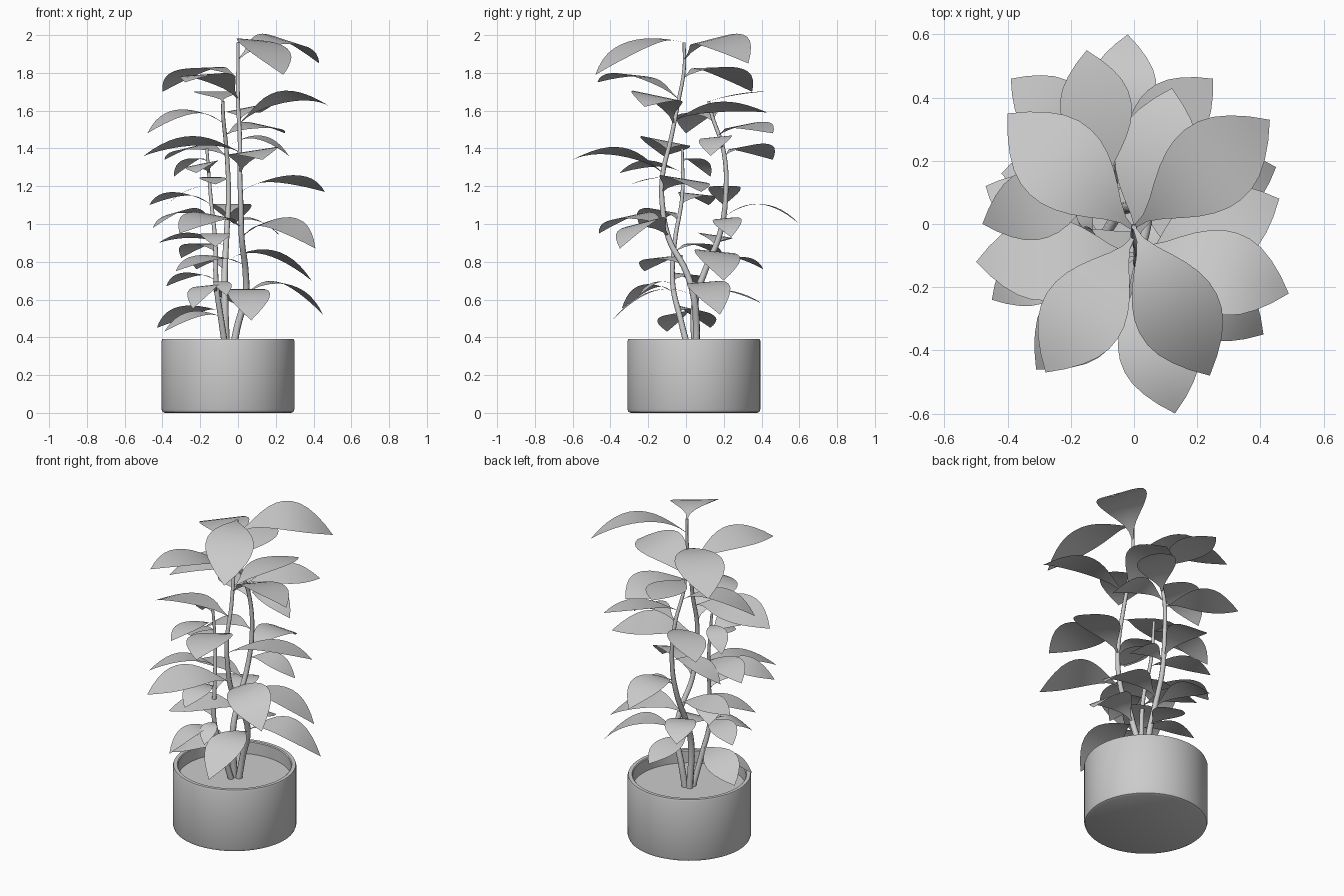
import bpy, bmesh, math
from mathutils import Vector

old = bpy.data.objects.get("Cube")
if old:
    bpy.data.objects.remove(old, do_unlink=True)

# One flat colour for the whole model
GREY = (0.6, 0.6, 0.6, 1)
grey = bpy.data.materials.new("plain_grey")
grey.use_nodes = True
grey.diffuse_color = GREY
grey.node_tree.nodes["Principled BSDF"].inputs["Base Color"].default_value = GREY


def add_mesh(name, bm, angle):
    mesh = bpy.data.meshes.new(name)
    bm.to_mesh(mesh)
    bm.free()
    obj = bpy.data.objects.new(name, mesh)
    bpy.context.collection.objects.link(obj)
    mesh.materials.append(grey)
    bpy.ops.object.select_all(action="DESELECT")
    obj.select_set(True)
    bpy.context.view_layer.objects.active = obj
    bpy.ops.object.shade_smooth_by_angle(angle=math.radians(angle))
    return obj


def lathe(name, profile, location):
    """Spin a (radius, height) profile about the vertical axis."""
    bm = bmesh.new()
    verts = [bm.verts.new((r, 0, z)) for r, z in profile]
    edges = [bm.edges.new(pair) for pair in zip(verts, verts[1:])]
    bmesh.ops.spin(bm, geom=verts + edges, cent=(0, 0, 0), axis=(0, 0, 1),
                   angle=math.tau, steps=64, use_merge=True)
    bmesh.ops.remove_doubles(bm, verts=bm.verts, dist=0.0001)
    bmesh.ops.recalc_face_normals(bm, faces=bm.faces)
    add_mesh(name, bm, 35).location = location


def stem(name, points, thick, thin):
    """Tapered round tube through the points."""
    curve = bpy.data.curves.new(name, "CURVE")
    curve.dimensions = "3D"
    curve.bevel_depth = 1
    curve.bevel_resolution = 2
    curve.resolution_u = 6
    curve.use_fill_caps = True
    spline = curve.splines.new("BEZIER")
    spline.bezier_points.add(len(points) - 1)
    for i, (knot, p) in enumerate(zip(spline.bezier_points, points)):
        knot.co = p
        knot.handle_left_type = knot.handle_right_type = "AUTO"
        knot.radius = thick + (thin - thick) * i / (len(points) - 1)
    curve.materials.append(grey)
    obj = bpy.data.objects.new(name, curve)
    bpy.context.collection.objects.link(obj)


def point_on(points, z):
    """Position on a stem at a given height."""
    for a, b in zip(points, points[1:]):
        if z <= b[2]:
            return Vector(a).lerp(Vector(b), (z - a[2]) / (b[2] - a[2]))
    return Vector(points[-1])


# Relative half width from leaf stalk to leaf tip
OUTLINE = [0.03, 0.09, 0.27, 0.5, 0.71, 0.87, 0.97, 1, 0.96, 0.84, 0.63, 0.35, 0]


def leaf(name, base, tip, arch, roll):
    """Arched leaf with a pointed tip; roll is the rise of its left side."""
    span = tip - base
    side = Vector((-span.y, span.x, 0)).normalized()
    side.z = roll
    half = 0.26 * Vector((span.x, span.y)).length
    bm = bmesh.new()
    rows = []
    for i, w in enumerate(OUTLINE):
        t = i / (len(OUTLINE) - 1)
        mid = base + span * t + Vector((0, 0, 4 * arch * t * (1 - t)))
        rows.append([bm.verts.new(mid + side * half * w * s) for s in (1, 0, -1)])
    for a, b in zip(rows, rows[1:]):
        for k in range(2):
            bm.faces.new((a[k], b[k], b[k + 1], a[k + 1]))
    bmesh.ops.remove_doubles(bm, verts=bm.verts, dist=0.0001)
    bmesh.ops.recalc_face_normals(bm, faces=bm.faces)
    if sum(f.normal.z for f in bm.faces) < 0:
        bmesh.ops.reverse_faces(bm, faces=bm.faces)
    add_mesh(name, bm, 60)


# Pot and soil
POT = (-0.053, 0.042, 0)
lathe("pot", [(0, 0), (0.335, 0), (0.347, 0.006), (0.352, 0.02), (0.352, 0.38),
              (0.348, 0.39), (0.327, 0.39), (0.322, 0.385), (0.322, 0.28)], POT)
lathe("soil", [(0.323, 0.31), (0, 0.31)], POT)

# Stems
tall = [(-0.03, 0.05, 0.3), (-0.005, 0.055, 0.45), (0.04, 0.04, 0.62), (0.04, 0, 0.75),
        (0.02, -0.09, 0.92), (0.015, -0.125, 1.1), (0.01, -0.125, 1.25),
        (0.01, -0.08, 1.45), (0, -0.04, 1.65), (0, -0.01, 1.82), (0, -0.01, 1.96)]
back = [(-0.06, 0.05, 0.3), (-0.07, 0.05, 0.6), (-0.07, 0.1, 0.75), (-0.06, 0.18, 0.95),
        (-0.05, 0.21, 1.15), (-0.06, 0.2, 1.38), (-0.08, 0.13, 1.6), (-0.08, 0.12, 1.65)]
short = [(-0.06, 0.02, 0.3), (-0.09, -0.03, 0.5), (-0.115, -0.07, 0.68),
         (-0.12, -0.06, 0.9), (-0.145, -0.02, 1.15), (-0.165, -0.02, 1.4)]
stem("tall_stem", tall, 0.02, 0.008)
stem("back_stem", back, 0.02, 0.008)
stem("short_stem", short, 0.018, 0.008)

# Leaves: height on the stem, tip x, tip y, tip z, arch, roll
tall_leaves = [
    (1.87, 0.43, 0.33, 1.85, 0.12, 0.2), (1.96, 0.24, -0.48, 1.79, 0.08, -0.08),
    (1.66, -0.28, -0.47, 1.75, 0.08, 0.06), (1.77, -0.4, 0.35, 1.7, 0.09, -0.03),
    (1.53, 0.49, -0.22, 1.62, 0.1, -0.2), (1.55, 0.12, 0.43, 1.59, 0.05, -0.2),
    (1.38, -0.5, -0.12, 1.36, 0.07, 0.2), (1.27, 0.13, -0.6, 1.34, 0.08, 0.15),
    (1.17, 0.46, 0.08, 1.17, 0.07, -0.15), (0.98, -0.31, -0.46, 0.95, 0.08, -0.15),
    (0.93, 0.41, -0.35, 0.87, 0.11, 0.22), (0.63, 0.45, 0.18, 0.52, 0.11, 0.08),
    (0.62, 0.07, -0.39, 0.49, 0.09, 0), (0.78, -0.33, -0.22, 0.75, 0.06, -0.1)]
back_leaves = [
    (1.66, -0.15, 0.55, 1.7, 0.02, 0), (1.53, -0.48, 0, 1.48, 0.09, -0.1),
    (1.47, 0.25, 0.46, 1.48, 0.05, 0.15), (1.36, -0.39, 0.46, 1.34, 0.06, -0.15),
    (1.4, 0.27, 0.13, 1.36, 0.08, 0.1), (1.03, -0.02, 0.6, 1, 0.09, 0),
    (1.17, -0.38, 0.2, 1.1, 0.06, 0), (1, 0.23, 0.24, 0.93, 0.06, 0.1),
    (0.8, 0.39, 0.2, 0.7, 0.1, -0.1), (0.75, -0.22, 0.41, 0.76, 0.07, 0),
    (0.65, -0.02, 0.4, 0.58, 0.03, 0), (0.88, -0.42, 0.16, 0.9, 0.05, 0.15)]
short_leaves = [
    (1.27, -0.22, -0.35, 1.27, 0.05, 0.2), (1.33, -0.34, 0.13, 1.25, 0.05, 0),
    (1.1, -0.47, 0.12, 1.1, 0.06, 0.1), (1.02, -0.45, -0.24, 0.98, 0.07, 0.15),
    (1.24, -0.12, -0.29, 1.21, 0.02, 0), (0.85, -0.3, 0.2, 0.82, 0.06, 0),
    (0.9, -0.12, -0.36, 0.88, 0.06, 0), (0.7, -0.38, 0.08, 0.67, 0.05, 0.1),
    (0.63, -0.24, -0.34, 0.55, 0.08, 0.1), (0.54, -0.43, 0.13, 0.45, 0.05, 0.2),
    (0.51, -0.39, -0.1, 0.43, 0.05, -0.2), (0.68, -0.06, -0.25, 0.62, 0.04, 0)]

for label, path, group in (("tall", tall, tall_leaves), ("back", back, back_leaves),
                           ("short", short, short_leaves)):
    for n, (height, x, y, z, arch, roll) in enumerate(group, 1):
        leaf(f"{label}_stem_leaf_{n}", point_on(path, height), Vector((x, y, z)), arch, roll)
